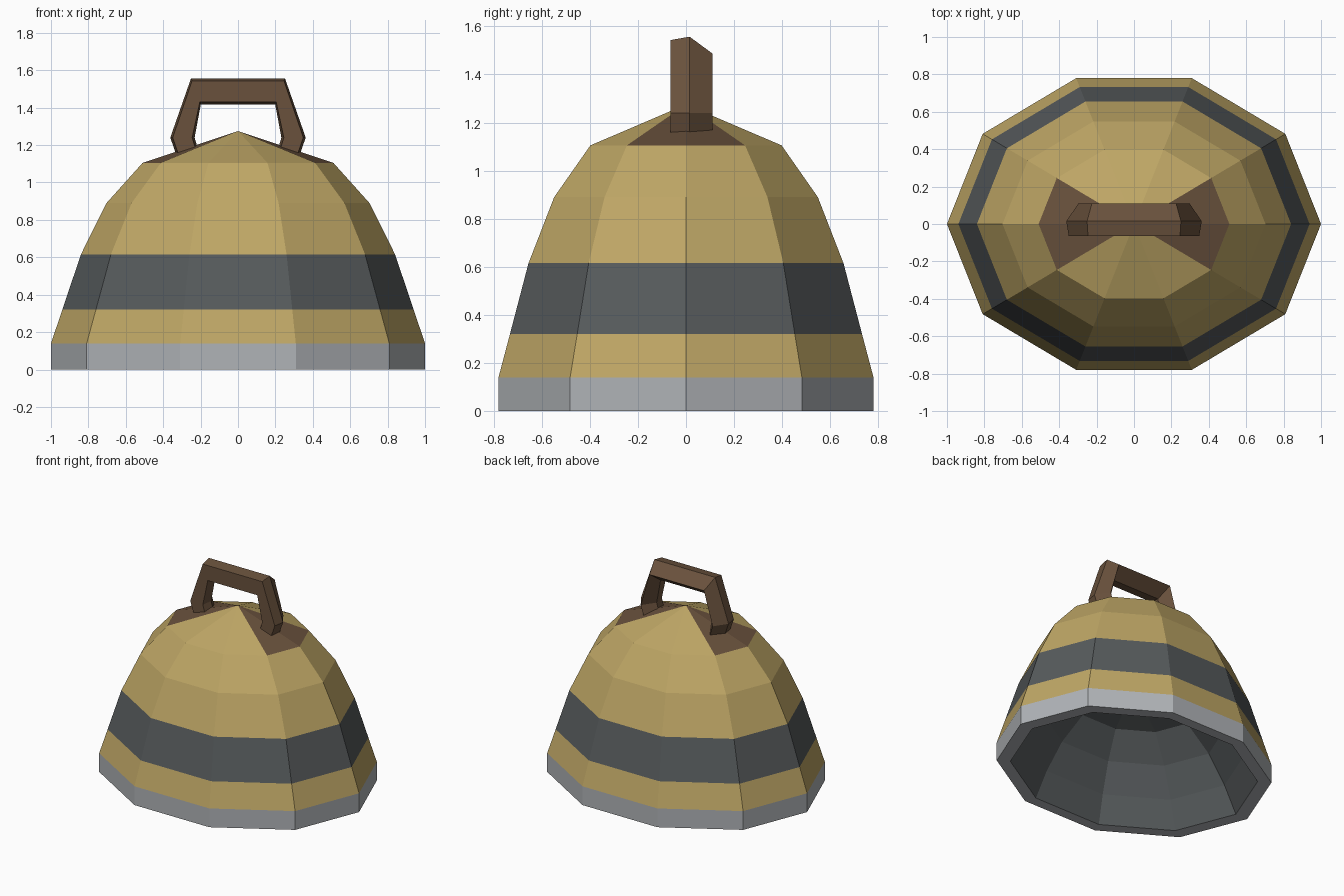
import bpy
import bmesh
from math import cos, sin, pi

SIDES = 10
DEPTH = 0.82  # the bell is an oval, narrower front to back

if "Cube" in bpy.data.objects:
    bpy.data.objects.remove(bpy.data.objects["Cube"], do_unlink=True)


def material(name, color):
    mat = bpy.data.materials.new(name)
    mat.use_nodes = True
    mat.diffuse_color = (*color, 1)
    mat.node_tree.nodes["Principled BSDF"].inputs["Base Color"].default_value = (*color, 1)
    return mat


gold = material("dull gold", (0.52, 0.385, 0.132))
slate = material("slate grey", (0.094, 0.104, 0.108))
steel = material("light steel", (0.435, 0.455, 0.475))
brown = material("leather brown", (0.142, 0.083, 0.046))
GOLD, SLATE, STEEL, BROWN = range(4)


def finish(name, bm, mats):
    bmesh.ops.recalc_face_normals(bm, faces=bm.faces[:])
    mesh = bpy.data.meshes.new(name)
    bm.to_mesh(mesh)
    bm.free()
    for mat in mats:
        mesh.materials.append(mat)
    obj = bpy.data.objects.new(name, mesh)
    bpy.context.collection.objects.link(obj)
    return obj


def bridge(bm, lower, upper, index=0):
    n = len(lower)
    for i in range(n):
        j = (i + 1) % n
        face = bm.faces.new((lower[i], lower[j], upper[j], upper[i]))
        face.material_index = index


# Bell shell: radius, height and the colour of the band leading to the next ring
outside = [(1.0, 0.0, STEEL), (1.0, 0.14, GOLD), (0.939, 0.32, SLATE),
           (0.84, 0.615, GOLD), (0.703, 0.89, GOLD), (0.51, 1.105, GOLD)]
# Shallow hollow underneath, from its ceiling down to the rim
inside = [(0.47, 0.55, SLATE), (0.66, 0.385, SLATE), (0.8, 0.19, SLATE),
          (0.9, 0.0, STEEL)]


def make_rings(bm, profile):
    return [[bm.verts.new((r * cos(2 * pi * i / SIDES),
                           DEPTH * r * sin(2 * pi * i / SIDES), z))
             for i in range(SIDES)] for r, z, _ in profile]


def cap(bm, ring, height, color_of):
    apex = bm.verts.new((0, 0, height))
    for i in range(SIDES):
        face = bm.faces.new((ring[i], ring[(i + 1) % SIDES], apex))
        face.material_index = color_of(i)


bm = bmesh.new()
outer = make_rings(bm, outside)
inner = make_rings(bm, inside)
for rings, profile in ((outer, outside), (inner, inside)):
    for k in range(len(rings) - 1):
        bridge(bm, rings[k], rings[k + 1], profile[k][2])
bridge(bm, inner[-1], outer[0], STEEL)  # bottom rim
# Crown: the two wedges on each end are leather coloured
cap(bm, outer[-1], 1.275, lambda i: BROWN if i in (0, 4, 5, 9) else GOLD)
cap(bm, inner[0], 0.65, lambda i: SLATE)
finish("bell_shell", bm, [gold, slate, steel, brown])

# Handle: five-sided section (depth, outward share) swept along a bent path
section = [(0.11, 0.0), (0.015, 1.0), (-0.065, 0.8), (-0.065, -0.8), (0.015, -1.0)]
# Path x, z and outward offset x, z for the right half, foot to corner
half = [(0.26, 1.125, 0.06, -0.005),
        (0.297, 1.24, 0.065, 0.0),
        (0.225, 1.487, 0.026, 0.07)]
path = half + [(-x, z, -ox, oz) for x, z, ox, oz in reversed(half)]

bm = bmesh.new()
loops = [[bm.verts.new((x + ox * s, y, z + oz * s)) for y, s in section]
         for x, z, ox, oz in path]
for a, b in zip(loops, loops[1:]):
    bridge(bm, a, b)
bm.faces.new(loops[0])
bm.faces.new(loops[-1])
finish("handle", bm, [brown])
